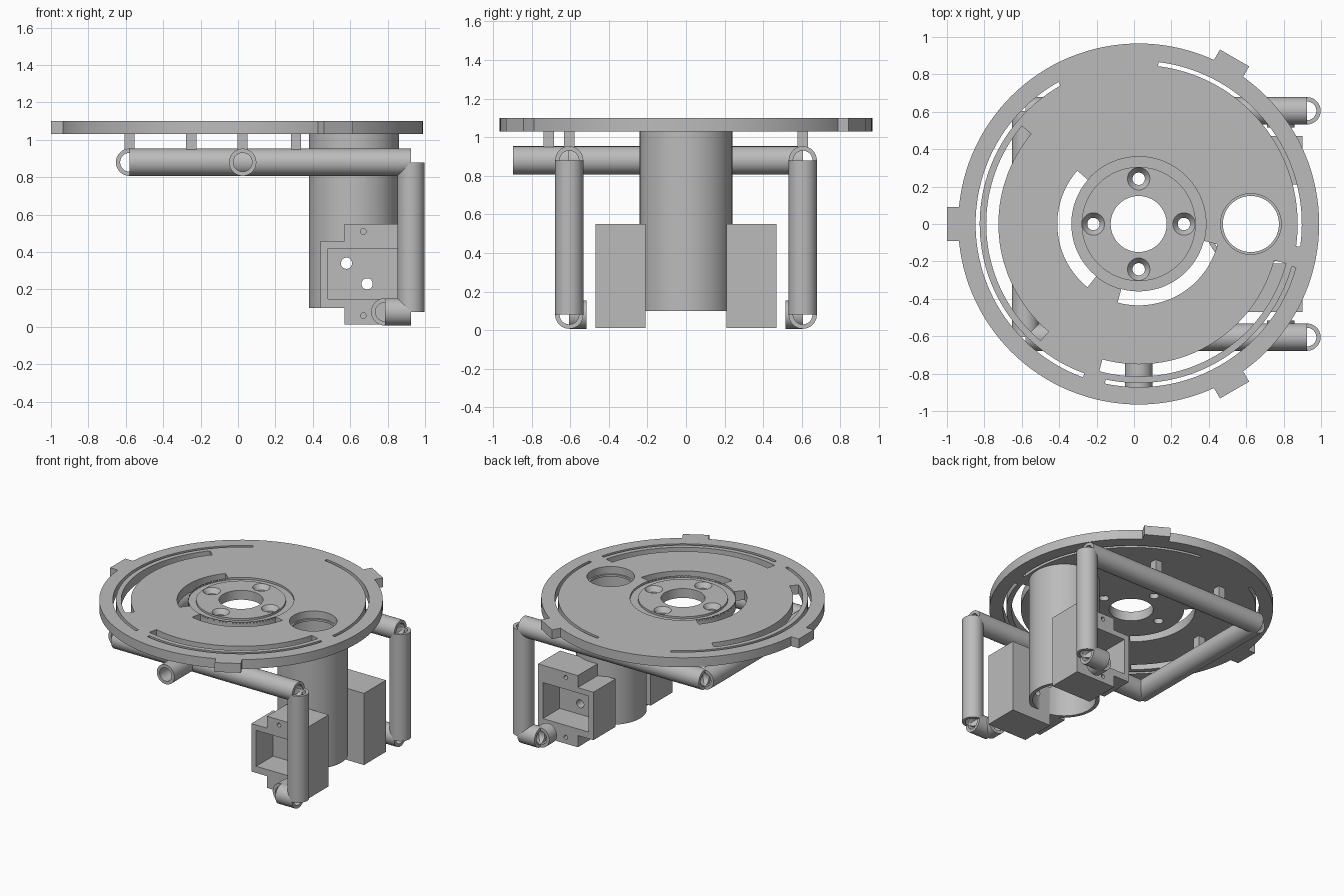
import bpy, bmesh
from math import sin, cos, pi, radians
from mathutils import Vector, Matrix

if "Cube" in bpy.data.objects:
    bpy.data.objects.remove(bpy.data.objects["Cube"])

GREY = (0.5, 0.5, 0.5, 1)
mat = bpy.data.materials.new("plain grey")
mat.use_nodes = True
mat.diffuse_color = GREY
mat.node_tree.nodes["Principled BSDF"].inputs["Base Color"].default_value = GREY

CX = 0.025            # disc centre in x
TOP, UNDER = 1.10, 1.03
FRAME_Z = 0.88
ARM_Y = 0.605
LEG_X = 0.925
BACK_X = -0.58
R_OUT, R_IN = 0.073, 0.05


def make(name, bm):
    bmesh.ops.recalc_face_normals(bm, faces=bm.faces[:])
    me = bpy.data.meshes.new(name)
    bm.to_mesh(me)
    bm.free()
    me.materials.append(mat)
    ob = bpy.data.objects.new(name, me)
    bpy.context.collection.objects.link(ob)
    return ob


def prism(name, points, vec):
    """Extrude a flat outline along a vector."""
    bm = bmesh.new()
    face = bm.faces.new([bm.verts.new(p) for p in points])
    geo = bmesh.ops.extrude_face_region(bm, geom=[face])["geom"]
    bmesh.ops.translate(bm, vec=vec, verts=[v for v in geo if isinstance(v, bmesh.types.BMVert)])
    return make(name, bm)


def box(name, lo, hi):
    pts = [(lo[0], lo[1]), (hi[0], lo[1]), (hi[0], hi[1]), (lo[0], hi[1])]
    return prism(name, [(x, y, lo[2]) for x, y in pts], (0, 0, hi[2] - lo[2]))


def lathe(name, profile, a, axis=(0, 0, 1), n=48):
    """Revolve a closed (radius, height) profile round an axis starting at a."""
    bm = bmesh.new()
    turn = Vector((0, 0, 1)).rotation_difference(Vector(axis)).to_matrix().to_4x4()
    m = Matrix.Translation(a) @ turn
    rings = [[bm.verts.new(m @ Vector((r * cos(2 * pi * i / n), r * sin(2 * pi * i / n), h)))
              for i in range(n)] for r, h in profile]
    for k, ring in enumerate(rings):
        nxt = rings[(k + 1) % len(rings)]
        for i in range(n):
            j = (i + 1) % n
            bm.faces.new((ring[i], ring[j], nxt[j], nxt[i]))
    return make(name, bm)


def tube(name, a, b, ro=R_OUT, ri=R_IN, n=48):
    d = Vector(b) - Vector(a)
    L = d.length
    return lathe(name, [(ro, 0), (ro, L), (ri, L), (ri, 0)], a, d.normalized(), n)


def rod(name, a, b, stations, n=40):
    """Solid turned shape from (radius, distance) stations, with flat ends."""
    d = (Vector(b) - Vector(a)).normalized()
    bm = bmesh.new()
    m = Matrix.Translation(a) @ Vector((0, 0, 1)).rotation_difference(d).to_matrix().to_4x4()
    rings = [[bm.verts.new(m @ Vector((r * cos(2 * pi * i / n), r * sin(2 * pi * i / n), h)))
              for i in range(n)] for r, h in stations]
    for lower, upper in zip(rings, rings[1:]):
        for i in range(n):
            j = (i + 1) % n
            bm.faces.new((lower[i], lower[j], upper[j], upper[i]))
    bm.faces.new(rings[0])
    bm.faces.new(rings[-1])
    return make(name, bm)


def drill(a, b, r):
    return rod("cutter", a, b, [(r, 0), (r, (Vector(b) - Vector(a)).length)])


def arc_slot(r0, r1, start, end, z0=0.9, z1=1.2):
    n = max(8, int((end - start) / 2.5))
    ang = [radians(start + (end - start) * i / n) for i in range(n + 1)]
    pts = [(CX + r1 * cos(t), r1 * sin(t), z0) for t in ang]
    pts += [(CX + r0 * cos(t), r0 * sin(t), z0) for t in reversed(ang)]
    return prism("cutter", pts, (0, 0, z1 - z0))


def combine(target, others, op="DIFFERENCE"):
    """Apply booleans in turn, then discard the helper solids."""
    for c in others:
        mod = target.modifiers.new("cut", "BOOLEAN")
        mod.operation, mod.solver, mod.object = op, "EXACT", c
    dg = bpy.context.evaluated_depsgraph_get()
    me = bpy.data.meshes.new_from_object(target.evaluated_get(dg))
    target.modifiers.clear()
    target.data = me
    for c in others:
        bpy.data.objects.remove(c)


# Disc with three rim tabs
disc = rod("slotted_disc", (CX, 0, UNDER), (CX, 0, TOP), [(0.965, 0), (0.965, TOP - UNDER)], 128)
tabs = []
for deg in (60, 180, 300):
    t = radians(deg)
    u, v = Vector((cos(t), sin(t), 0)), Vector((-sin(t), cos(t), 0))
    base = Vector((CX, 0, UNDER))
    tabs.append(prism("tab", [base + u * r + v * s for r, s in
                              ((0.9, -0.09), (1.025, -0.09), (1.025, 0.09), (0.9, 0.09))],
                      (0, 0, TOP - UNDER)))
combine(disc, tabs, "UNION")

# Curved slots, hub groove, bores and countersunk screw holes
cuts = [arc_slot(*s) for s in (
    (0.36, 0.435, 139, 231), (0.36, 0.435, 255, 345.5),
    (0.75, 0.815, 140, 230), (0.75, 0.815, 255, 345),
    (0.85, 0.872, -8, 83), (0.85, 0.872, 119.5, 250), (0.85, 0.872, 258, 344.5))]
cuts.append(lathe("cutter", [(0.305, 0), (0.36, 0), (0.36, 0.1), (0.305, 0.1)],
                  (CX, 0, TOP - 0.015), n=96))
cuts.append(drill((CX, 0, 0.9), (CX, 0, 1.2), 0.15))
cuts.append(rod("cutter", (0.625, 0, 1), (0.625, 0, 1.2),
                [(0.15, 0), (0.15, 0.045), (0.162, 0.045), (0.162, 0.2)], 64))
for k in range(4):
    x, y = CX + 0.242 * cos(k * pi / 2), 0.242 * sin(k * pi / 2)
    cuts.append(rod("cutter", (x, y, 1), (x, y, 1.2),
                    [(0.033, 0), (0.033, 0.065), (0.06, 0.1), (0.06, 0.2)], 32))
combine(disc, cuts)


def cross_drills():
    return [drill((x, -1, z), (x, 1, z), 0.03) for x, z in ((0.58, 0.34), (0.69, 0.23))]


# Hanging column below the large bore
column = tube("hollow_column", (0.62, 0, 0.1), (0.62, 0, UNDER), 0.24, 0.215, 72)
combine(column, cross_drills())

# Stepped housings, arms, legs and feet on both sides
outline = [(0.44, 0.1), (0.57, 0.1), (0.57, 0.012), (0.9, 0.012),
           (0.9, 0.55), (0.57, 0.55), (0.57, 0.46), (0.44, 0.46)]
for side, s in (("right", -1), ("left", 1)):
    housing = prism(side + "_housing", [(x, s * 0.21, z) for x, z in outline], (0, s * 0.26, 0))
    y0, y1 = sorted((s * 0.27, s * 0.6))
    holes = [drill((0.67, s * 0.38, z), (0.67, s * 0.6, z), 0.015) for z in (0.06, 0.51)]
    combine(housing, [box("cutter", (0.48, y0, 0.15), (0.86, y1, 0.42))] + holes + cross_drills())

    y = s * ARM_Y
    tube(side + "_arm", (BACK_X, y, FRAME_Z), (LEG_X, y, FRAME_Z))
    tube(side + "_leg", (LEG_X, y, 0.08), (LEG_X, y, FRAME_Z))
    tube(side + "_foot", (0.785, y, 0.08), (LEG_X, y, 0.08))
    tube(side + "_foot_return", (0.785, y, 0.08), (0.785, s * 0.515, 0.08))

# Cross tube and front stub
tube("cross_tube", (BACK_X, -ARM_Y, FRAME_Z), (BACK_X, ARM_Y, FRAME_Z))
tube("front_stub", (CX, -0.895, FRAME_Z), (CX, -ARM_Y, FRAME_Z))

# Square posts joining the frame to the disc
posts = [(x, s * ARM_Y) for x in (-0.25, 0.31) for s in (-1, 1)] + [(BACK_X, 0), (CX, -0.71)]
for k, (x, y) in enumerate(posts):
    box(f"post_{k + 1}", (x - 0.027, y - 0.027, 0.945), (x + 0.027, y + 0.027, UNDER))

# Smooth the round walls and keep the rims sharp
bpy.ops.object.select_all(action="DESELECT")
for ob in bpy.context.collection.objects:
    if ob.type == "MESH" and mat.name in ob.data.materials:
        ob.select_set(True)
        bpy.context.view_layer.objects.active = ob
bpy.ops.object.shade_smooth_by_angle(angle=radians(30))
